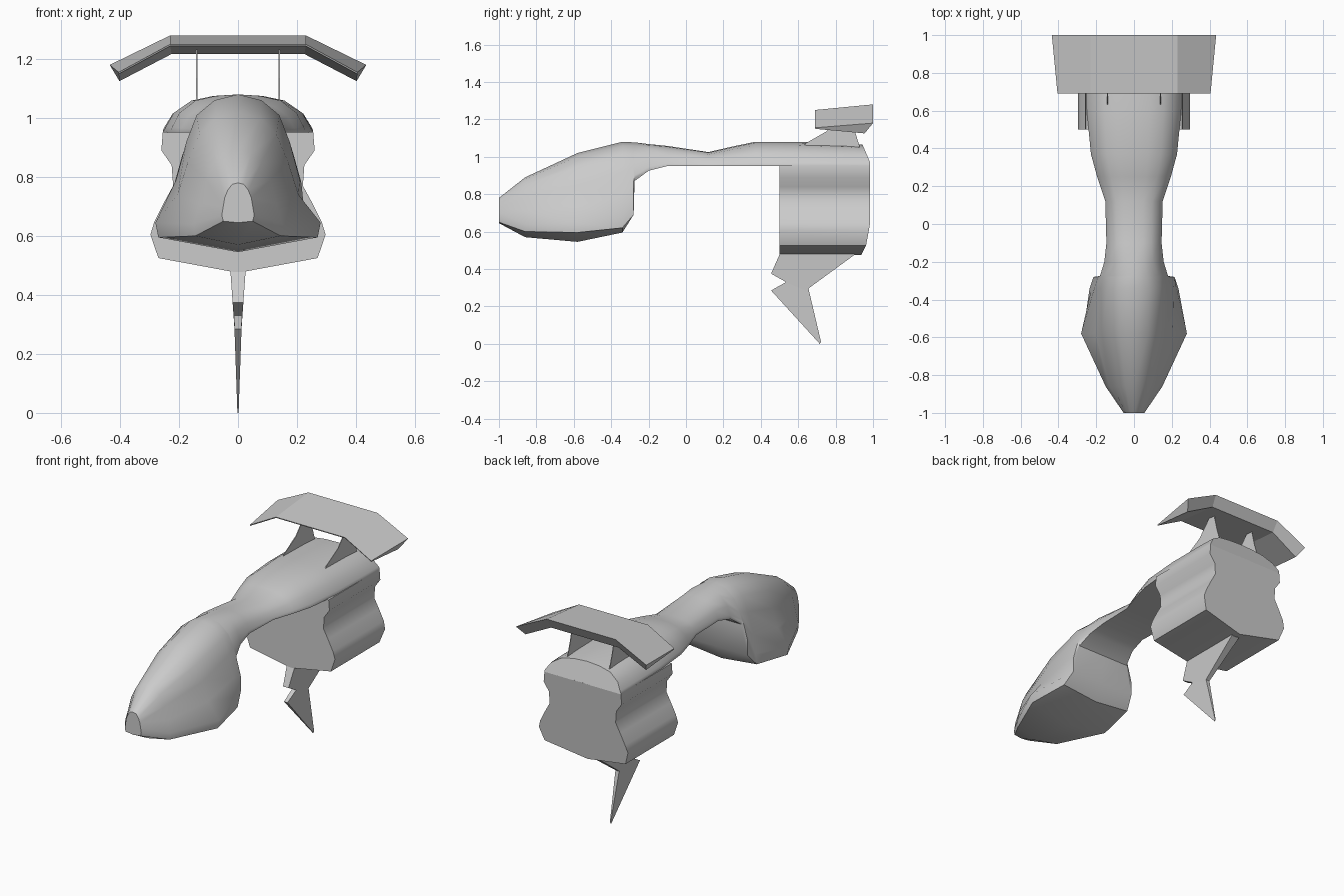
import bpy, bmesh

if "Cube" in bpy.data.objects:
    bpy.data.objects.remove(bpy.data.objects["Cube"])

def make(name, bm, angle=None):
    bmesh.ops.recalc_face_normals(bm, faces=bm.faces)
    me = bpy.data.meshes.new(name)
    bm.to_mesh(me)
    bm.free()
    ob = bpy.data.objects.new(name, me)
    bpy.context.collection.objects.link(ob)
    if angle:
        bpy.ops.object.select_all(action='DESELECT')
        ob.select_set(True)
        bpy.context.view_layer.objects.active = ob
        bpy.ops.object.shade_smooth_by_angle(angle=angle)
    return ob

def loft(name, rings, angle=None):
    """Skin closed rings of 3D points and cap both ends."""
    bm = bmesh.new()
    vs = [[bm.verts.new(p) for p in r] for r in rings]
    n = len(rings[0])
    for a, b in zip(vs, vs[1:]):
        for i in range(n):
            j = (i + 1) % n
            bm.faces.new((a[i], a[j], b[j], b[i]))
    bm.faces.new(vs[0])
    bm.faces.new(vs[-1])
    return make(name, bm, angle)

def mirror_ring(half, y):
    """Half section (x, z) from top centre to bottom centre -> full ring; y is a number or f(z)."""
    full = half + [(-x, z) for x, z in reversed(half) if x > 0]
    return [(x, y(z) if callable(y) else y, z) for x, z in full]

REAR = [(0.47, 0.935), (0.53, 0.965), (0.65, 0.985), (0.97, 0.985), (1.05, 0.95), (1.09, 0.93)]

def rear_y(z):
    for (z0, y0), (z1, y1) in zip(REAR, REAR[1:]):
        if z <= z1:
            return y0 + (y1 - y0) * (z - z0) / (z1 - z0)
    return REAR[-1][1]

# Head sections, front to back
head = [
    (-1.0, [(0, .78), (.02, .775), (.035, .755), (.045, .73), (.05, .70), (.055, .67), (.05, .65), (0, .645)]),
    (-.86, [(0, .89), (.045, .88), (.08, .85), (.11, .79), (.13, .71), (.15, .64), (.145, .60), (0, .57)]),
    (-.58, [(0, 1.02), (.075, 1.0), (.13, .945), (.17, .85), (.205, .74), (.28, .645), (.27, .595), (0, .545)]),
    (-.34, [(0, 1.08), (.08, 1.06), (.14, 1.01), (.175, .92), (.21, .79), (.225, .68), (.235, .62), (0, .595)]),
    (-.28, [(0, 1.077), (.07, 1.06), (.13, 1.01), (.165, .94), (.19, .87), (.215, .78), (.215, .69), (0, .69)]),
    (-.275, [(0, 1.077), (.07, 1.06), (.13, 1.01), (.165, .94), (.178, .90), (.18, .885), (.175, .87), (0, .87)]),
]
rings = [mirror_ring(h, y) for y, h in head]

# Neck and back sections: position, top, half width, underside
def section(top, w, bot):
    h = top - bot
    return [(0, top), (.33 * w, top - .04 * h), (.63 * w, top - .16 * h), (.87 * w, top - .48 * h),
            (.98 * w, top - .85 * h), (w, top - .93 * h), (w, bot), (0, bot)]

for y, top, w, bot in [(-.2, 1.068, .157, .925), (-.1, 1.058, .146, .95), (.12, 1.025, .152, .95),
                       (.25, 1.055, .195, .95), (.37, 1.08, .228, .95), (.6, 1.08, .25, .95),
                       (.85, 1.073, .255, .95), (rear_y, 1.065, .255, .95)]:
    rings.append(mirror_ring(section(top, w, bot), y))
loft("body", rings, 0.7)

# Rear engine block with waved sides and a bulged back face
block = [(0, .952), (.255, .952), (.26, .89), (.225, .84), (.22, .77), (.25, .715),
         (.283, .65), (.297, .605), (.27, .525), (0, .475)]
loft("engine_block", [mirror_ring(block, .5), mirror_ring(block, rear_y)], 0.75)

# Rear wing: wedge section at each span station
def wing_station(fx, fz, tx, tz, bx, by, bz):
    return [(fx, .69, fz), (tx, 1.0, tz), (bx, by, bz), (fx, .692, fz - .006)]

right = [wing_station(.23, 1.25, .23, 1.28, .225, .965, 1.217),
         wing_station(.405, 1.155, .435, 1.18, .402, .955, 1.125)]
left = [[(-x, y, z) for x, y, z in s] for s in reversed(right)]
loft("rear_wing", left + right)

# Thin plates cut from a side outline (y, z), with thickness depending on height
def plate(name, outline, cx, half):
    return loft(name, [[(cx + s * half(z), y, z) for y, z in outline] for s in (-1, 1)])

# Wing struts
for side, cx in (("left", -.14), ("right", .14)):
    plate(side + "_wing_strut", [(.63, 1.06), (.645, 1.075), (.75, 1.135), (.84, 1.235),
                                 (.88, 1.23), (.905, 1.13), (.93, 1.05)], cx, lambda z: .002)

# Lower fin: broad root and a swept blade meeting at a notch
plate("fin_root", [(.51, .5), (.455, .375), (.54, .327), (.64, .285), (.9, .475), (.9, .5)],
      0, lambda z: .012 + .07 * (z - .285))
plate("fin_blade", [(.455, .285), (.54, .333), (.64, .29), (.655, .295), (.722, .01), (.715, 0)],
      0, lambda z: .002 + .035 * z)
